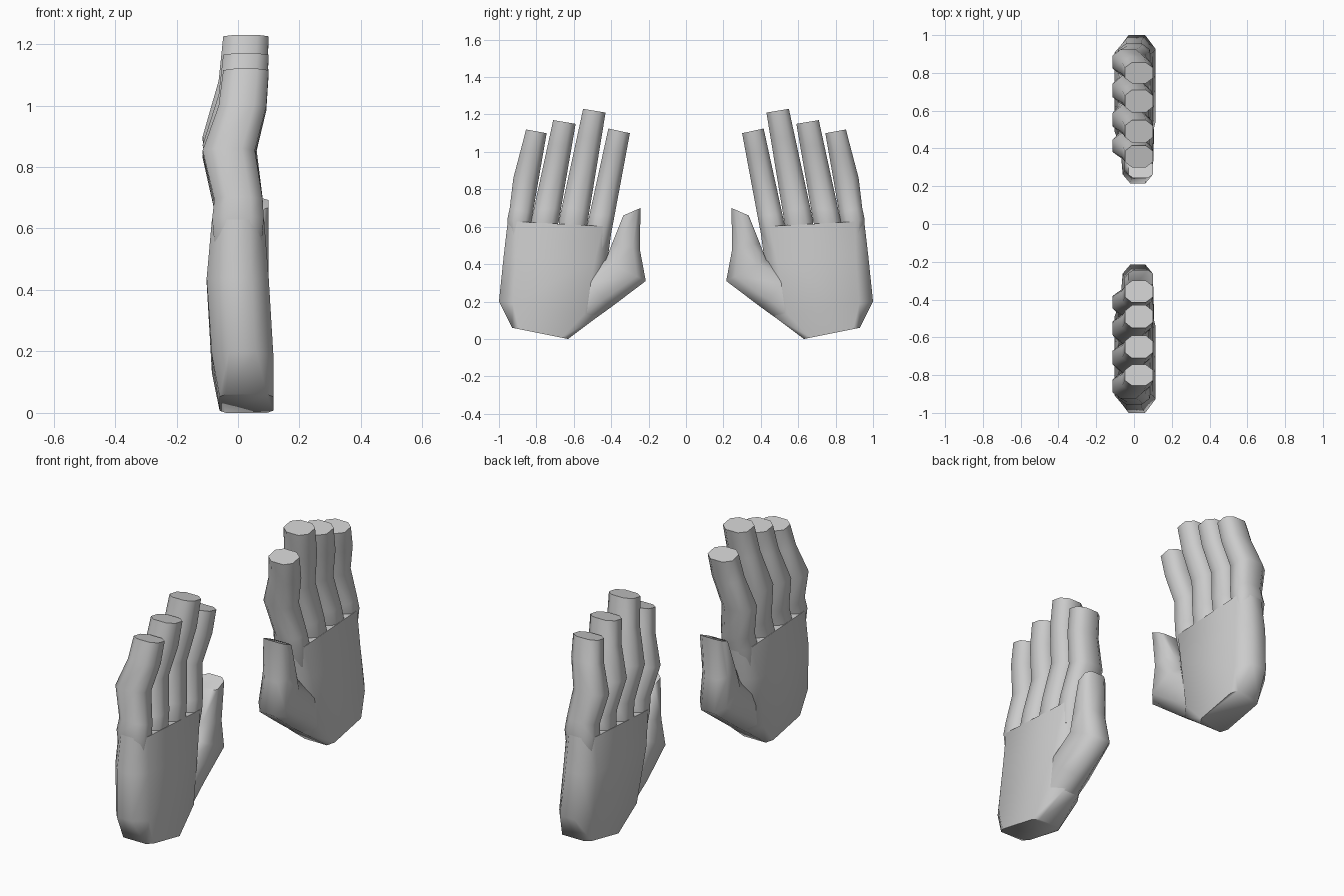
import bpy, bmesh, math

if "Cube" in bpy.data.objects:
    bpy.data.objects.remove(bpy.data.objects["Cube"])


def ring(y0, z0, y1, z1, x0, x1, bu, bv):
    """Eight-sided section spanning two (y, z) edge points and a depth range in x."""
    uv = [(0, bv), (bu, 0), (1 - bu, 0), (1, bv),
          (1, 1 - bv), (1 - bu, 1), (bu, 1), (0, 1 - bv)]
    return [(x0 + (x1 - x0) * v, y0 + (y1 - y0) * u, z0 + (z1 - z0) * u)
            for u, v in uv]


def loft(name, sections):
    """Skin sections into a closed solid and mirror it to the other hand."""
    bm = bmesh.new()
    rings = [[bm.verts.new(p) for p in ring(*s)] for s in sections]
    for a, b in zip(rings, rings[1:]):
        for i in range(8):
            j = (i + 1) % 8
            bm.faces.new((a[i], a[j], b[j], b[i]))
    bm.faces.new(rings[0][::-1])
    bm.faces.new(rings[-1])
    bmesh.ops.recalc_face_normals(bm, faces=bm.faces)
    me = bpy.data.meshes.new(name)
    bm.to_mesh(me)
    bm.free()
    ob = bpy.data.objects.new(name, me)
    bpy.context.collection.objects.link(ob)
    mod = ob.modifiers.new("other_hand", 'MIRROR')
    mod.use_axis = (False, True, False)
    mod.use_mirror_merge = False
    bpy.ops.object.select_all(action='DESELECT')
    ob.select_set(True)
    bpy.context.view_layer.objects.active = ob
    bpy.ops.object.shade_smooth_by_angle(angle=math.radians(58))
    return ob


# Palm, from wrist cap to finger roots
loft("palm", [
    (0.63, 0.00, 0.93, 0.06, -0.06, 0.115, 0.12, 0.12),
    (0.47, 0.12, 1.00, 0.20, -0.085, 0.115, 0.14, 0.28),
    (0.42, 0.42, 0.975, 0.44, -0.102, 0.10, 0.12, 0.28),
    (0.395, 0.60, 0.953, 0.63, -0.085, 0.085, 0.09, 0.28),
])

# Thumb, fanning out from the heel of the palm
loft("thumb", [
    (0.63, 0.005, 0.70, 0.15, -0.055, 0.105, 0.25, 0.2),
    (0.40, 0.17, 0.56, 0.34, -0.075, 0.105, 0.25, 0.3),
    (0.215, 0.31, 0.43, 0.42, -0.06, 0.10, 0.22, 0.25),
    (0.247, 0.48, 0.395, 0.51, -0.05, 0.10, 0.25, 0.25),
    (0.243, 0.70, 0.335, 0.66, -0.03, 0.10, 0.2, 0.2),
])

# Fingers: root edge points, then tip edge points, in (y, z)
fingers = {
    "index_finger": ((0.395, 0.59), (0.53, 0.60), (0.30, 1.10), (0.415, 1.125)),
    "middle_finger": ((0.53, 0.60), (0.68, 0.63), (0.43, 1.21), (0.55, 1.23)),
    "ring_finger": ((0.68, 0.63), (0.83, 0.62), (0.59, 1.15), (0.71, 1.17)),
    "little_finger": ((0.83, 0.61), (0.955, 0.64), (0.745, 1.10), (0.855, 1.12)),
}
# Shared bend: fraction of length, back depth, front depth
bend = [(-0.2, -0.075, 0.075), (0.0, -0.084, 0.084), (0.13, -0.077, 0.08),
        (0.46, -0.115, 0.055), (0.76, -0.063, 0.092), (1.0, -0.048, 0.10)]
bulge = [0, 0, 0, 0.014, 0.006, 0]
for name, (r0, r1, t0, t1) in fingers.items():
    secs = []
    for (t, x0, x1), g in zip(bend, bulge):
        k = max(t, 0)
        y0, y1 = r0[0] + (t0[0] - r0[0]) * k, r1[0] + (t1[0] - r1[0]) * k
        z0, z1 = r0[1] + (t0[1] - r0[1]) * t, r1[1] + (t1[1] - r1[1]) * t
        # outer side of the little finger bows out slightly
        y1 += g if name == "little_finger" else 0
        if t < 0:
            y0, y1 = y0 + 0.03, y1 - 0.015
        secs.append((y0, z0, y1, z1, x0, x1, 0.25, 0.25))
    loft(name, secs)
